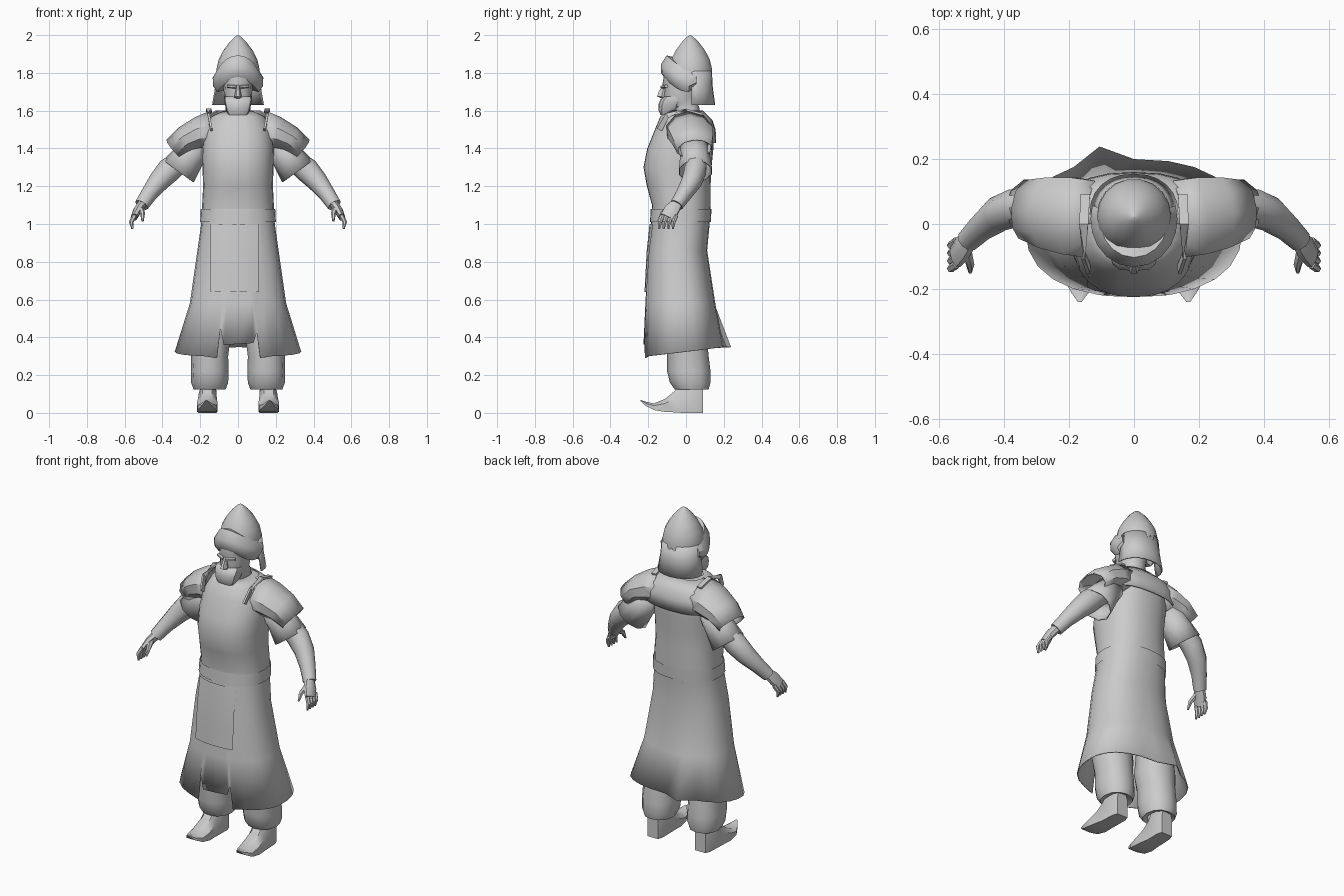
import bpy, bmesh, math
from mathutils import Vector

cube = bpy.data.objects.get("Cube")
if cube:
    bpy.data.objects.remove(cube, do_unlink=True)

grey = bpy.data.materials.new("plain_grey")
grey.use_nodes = True
colour = (0.6, 0.6, 0.6, 1)
grey.diffuse_color = colour
grey.node_tree.nodes["Principled BSDF"].inputs["Base Color"].default_value = colour
parts = []


def loft(name, rings, closed=True, caps=False, thick=0):
    """Skin a list of equal-length point rings."""
    bm = bmesh.new()
    rows = [[bm.verts.new(p) for p in ring] for ring in rings]
    n = len(rows[0])
    for low, high in zip(rows, rows[1:]):
        for i in range(n if closed else n - 1):
            j = (i + 1) % n
            bm.faces.new((low[i], low[j], high[j], high[i]))
    if caps:
        bm.faces.new(rows[0])
        bm.faces.new(rows[-1])
    bmesh.ops.recalc_face_normals(bm, faces=bm.faces)
    mesh = bpy.data.meshes.new(name)
    bm.to_mesh(mesh)
    bm.free()
    mesh.materials.append(grey)
    obj = bpy.data.objects.new(name, mesh)
    bpy.context.collection.objects.link(obj)
    if thick:
        mod = obj.modifiers.new("thickness", 'SOLIDIFY')
        mod.thickness = thick
    parts.append(obj)
    return obj


def oval(z, rx, front, back, angles=range(0, 360, 30), power=1.0, cx=0):
    """Horizontal ring with given half width and front/back limits."""
    pts = []
    for a in angles:
        c, s = math.cos(math.radians(a)), math.sin(math.radians(a))
        c = math.copysign(abs(c) ** power, c)
        s = math.copysign(abs(s) ** power, s)
        mid, ry = (front + back) / 2, (back - front) / 2
        pts.append(Vector((cx + rx * c, mid + ry * s, z)))
    return pts


def tube(name, side, path, n=10, caps=True, thick=0):
    """Tube along (x, y, z, depth radius, height radius) stations."""
    pts = [Vector(p[:3]) for p in path]
    rings = []
    for i, p in enumerate(path):
        t = (pts[min(i + 1, len(pts) - 1)] - pts[max(i - 1, 0)]).normalized()
        ref = Vector((0, 1, 0)) if abs(t.y) < 0.8 else Vector((1, 0, 0))
        u = (ref - t * ref.dot(t)).normalized()
        v = t.cross(u)
        ring = []
        for k in range(n):
            a = math.tau * (k + 0.5) / n
            q = pts[i] + u * p[3] * math.cos(a) + v * p[4] * math.sin(a)
            ring.append((q.x * side, q.y, q.z))
        rings.append(ring)
    return loft(name, rings, caps=caps, thick=thick)


# Robe: height, half width, front, back
ROBE = [(.34, .335, -.225, .2), (.58, .255, -.215, .155), (.86, .215, -.2, .112),
        (1.0, .195, -.185, .125), (1.1, .19, -.18, .13), (1.2, .185, -.207, .13),
        (1.3, .188, -.225, .135), (1.4, .19, -.205, .145), (1.5, .18, -.165, .15),
        (1.57, .14, -.135, .12), (1.6, .075, -.1, .075)]
notches = {254: .29, 257: .45, 260: .36, 281: .37, 284: .43, 287: .29}
angles = sorted((set(range(0, 360, 15)) - {255, 285}) | set(notches))
rings = [oval(*row, angles, .85) for row in ROBE]
for a, p in zip(angles, rings[0]):
    p.z = notches.get(a, .365 if 260 < a < 281 else .325 + p.y * .12)
    if a == 105:
        p.y += .045
loft("robe", rings, thick=.006)


def robe_at(z):
    """Interpolated robe measurements at a height."""
    for a, b in zip(ROBE, ROBE[1:]):
        if a[0] <= z <= b[0]:
            f = (z - a[0]) / (b[0] - a[0])
            return [m + (n - m) * f for m, n in zip(a, b)]


# Belt and apron panel follow the robe surface
belt = []
for z in (1.01, 1.08):
    _, rx, front, back = robe_at(z)
    belt.append(oval(z, rx + .006, front - .006, back + .006, angles, .85))
loft("belt", belt)
panel = []
for z in (.64, .75, .86, 1.0):
    _, rx, front, back = robe_at(z)
    row = []
    for k in range(7):
        x = -.145 + .255 * k / 6
        c = (abs(x) / rx) ** (1 / .85)
        s = math.sqrt(1 - c * c) ** .85
        row.append((x, (front + back) / 2 - (back - front) / 2 * s - .008, z))
    panel.append(row)
loft("apron_panel", panel, closed=False)

# Shoulder cape across the back
arc = range(0, 181, 15)
loft("back_cape", [oval(z, rx, -b, b, arc, .8) for z, rx, b in
                   ((1.6, .12, .09), (1.55, .2, .14), (1.5, .23, .157), (1.43, .235, .16))],
     closed=False, thick=.006)

for side, label in ((1, "left"), (-1, "right")):
    # Layered sleeves
    tube(label + "_shoulder_mantle", side,
         [(.13, .015, 1.495, .125, .105), (.2, .025, 1.48, .125, .09),
          (.27, .035, 1.45, .115, .075), (.335, .045, 1.395, .095, .068)],
         caps=False, thick=.006)
    tube(label + "_sleeve", side,
         [(.2, .04, 1.43, .075, .075), (.26, .048, 1.355, .082, .085),
          (.315, .05, 1.28, .092, .1)], caps=False, thick=.006)
    # Arm with cuff and hand
    tube(label + "_arm", side,
         [(.2, .045, 1.43, .06, .06), (.3, .055, 1.34, .058, .058),
          (.365, .05, 1.285, .06, .066), (.42, .03, 1.225, .055, .056),
          (.47, -.01, 1.16, .043, .044), (.51, -.05, 1.1, .036, .038)])
    tube(label + "_palm", side,
         [(.505, -.045, 1.11, .03, .026), (.53, -.075, 1.075, .042, .024),
          (.55, -.1, 1.035, .04, .018)], n=8)
    for k in range(4):
        y = -.13 + .024 * k
        tube(label + "_finger_" + str(k + 1), side,
             [(.547, y + .005, 1.045, .013, .013), (.565, y - .008, 1.01, .012, .012),
              (.559, y - .012, .975, .006, .006)], n=6)
    tube(label + "_thumb", side,
         [(.515, -.085, 1.085, .018, .016), (.505, -.125, 1.055, .014, .013),
          (.505, -.148, 1.015, .006, .006)], n=6)
    # Shoulder strap plates
    tube(label + "_strap", side,
         [(.14, -.14, 1.5, .02, .008), (.155, -.1, 1.575, .02, .008),
          (.155, 0, 1.605, .02, .008), (.15, .09, 1.58, .02, .008)], n=4)
    # Baggy trouser leg
    legs = [(.55, .1, -.1, .09), (.4, .11, -.115, .11), (.3, .098, -.1, .12),
            (.22, .1, -.1, .13), (.16, .098, -.085, .13), (.125, .085, -.06, .12),
            (.14, .045, -.04, .085)]
    loft(label + "_trouser", [oval(*row, power=.9, cx=side * .15) for row in legs])
    # Boot with curled toe: depth, half width, bottom, top
    boot = [(.09, .035, .0, .17), (.06, .045, .0, .18), (-.02, .046, 0, .17),
            (-.06, .05, .003, .115), (-.11, .055, .005, .075), (-.17, .05, .015, .05),
            (-.21, .028, .035, .058), (-.24, .006, .062, .068)]
    rings = []
    for y, w, low, top in boot:
        cx = side * (.16 - y * .03)
        mid = low + (top - low) * .65
        rings.append([(cx - w, y, low), (cx + w, y, low), (cx + w, y, mid),
                      (cx + w * .5, y, top), (cx - w * .5, y, top), (cx - w, y, mid)])
    loft(label + "_boot", rings, caps=True)
    # Brow and cheek
    tube(label + "_brow", side, [(.008, -.125, 1.725, .012, .009),
                                 (.055, -.105, 1.73, .012, .009)], n=6)

# Neck and head
loft("head", [oval(*row, power=.85) for row in
              ((1.55, .07, -.06, .075), (1.62, .065, -.07, .07), (1.635, .066, -.105, .06),
               (1.67, .073, -.122, .06), (1.71, .076, -.113, .07),
               (1.74, .078, -.125, .09), (1.82, .08, -.11, .1))], caps=True)
loft("beard", [oval(*row, power=.6) for row in
               ((1.578, .05, -.135, -.085), (1.6, .062, -.145, -.05), (1.635, .07, -.145, -.03),
                (1.66, .075, -.135, -.02), (1.675, .07, -.115, -.02))], caps=True)
loft("nose", [oval(z, w, f, -.1, range(0, 360, 60)) for z, w, f in
              ((1.665, .018, -.13), (1.675, .02, -.157), (1.7, .014, -.148), (1.735, .01, -.125))],
     caps=True)

# Helmet dome and neck guard
loft("helmet", [oval(z, r, .022 - r, .022 + r * 1.03, range(0, 360, 20)) for z, r in
                ((1.78, .114), (1.82, .114), (1.87, .103), (1.92, .077), (1.965, .043),
                 (1.99, .017), (2.0, .002))], caps=True)
guard = range(0, 181, 15)
loft("neck_guard", [oval(z, rx, .03 - d, .03 + d, guard, .9) for z, rx, d in
                    ((1.81, .112, .107), (1.72, .122, .112), (1.63, .137, .125))],
     closed=False, thick=.008)

# Fur brim wrapping the front of the helmet, lower at the sides
brim = []
for k in range(13):
    a = math.radians(-108 + 18 * k)
    side_drop = math.sin(a) ** 2
    z = 1.828 - .068 * side_drop
    half = .062 if k not in (0, 12) else .035
    out = Vector((math.sin(a), -math.cos(a), 0))
    base = Vector((0, .015, z)) + out * Vector((.104 * out.x, .118 * out.y, 0)).length
    brim.append([base + out * d + Vector((0, 0, h * half)) for d, h in
                 ((-.035, -.8), (.005, -1), (.028, -.5), (.03, .25), (.0, 1.05), (-.035, .9))])
loft("brim", brim, caps=True)

# Smooth shading with sharp creases kept
bpy.ops.object.select_all(action='DESELECT')
for obj in parts:
    obj.select_set(True)
bpy.context.view_layer.objects.active = parts[0]
bpy.ops.object.shade_smooth_by_angle(angle=math.radians(40))
